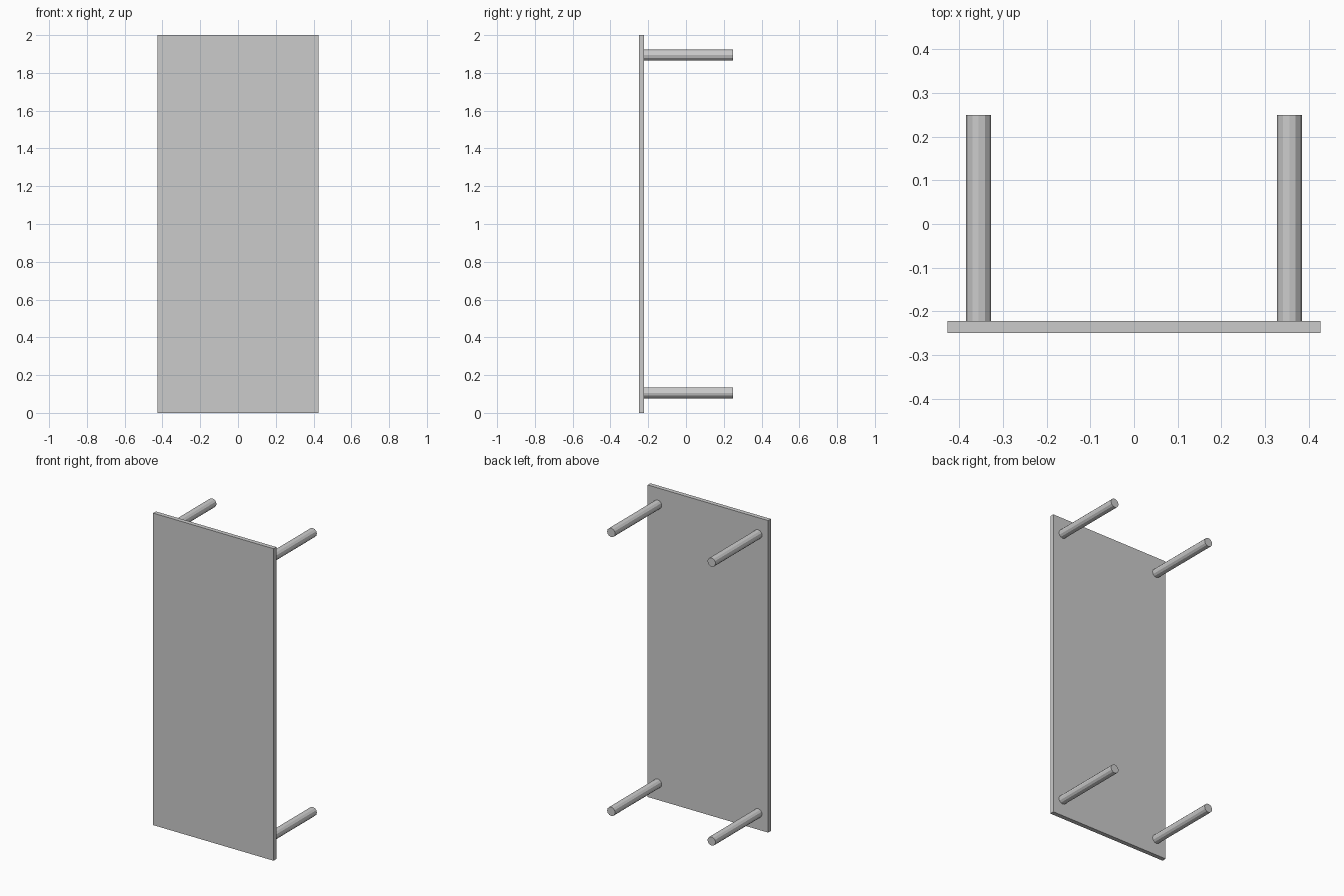
import bpy
import math

if "Cube" in bpy.data.objects:
    bpy.data.objects.remove(bpy.data.objects["Cube"])

W, D, H = 0.854, 0.50, 2.0      # overall size
THICK = 0.028                   # table top thickness
LEG_R = 0.0285
LEG_X, LEG_Z = 0.356, 0.894     # leg offsets from the panel centre

# Table top, standing on its short edge and facing the front
bpy.ops.mesh.primitive_cube_add(size=1, location=(0, -D / 2 + THICK / 2, H / 2))
top = bpy.context.object
top.name = "table_top"
top.scale = (W, THICK, H)
bpy.ops.object.transform_apply(location=False, rotation=False, scale=True)


# Straight round leg pointing backwards from the table top
def leg(name, x, z):
    length = D - THICK
    bpy.ops.mesh.primitive_cylinder_add(
        vertices=12, radius=LEG_R, depth=length,
        location=(x, THICK / 2, z),
        rotation=(math.pi / 2, math.pi / 2, 0))
    bpy.context.object.name = name
    bpy.ops.object.shade_smooth_by_angle(angle=math.radians(20))


for side, sx in (("left", -1), ("right", 1)):
    for level, sz in (("lower", -1), ("upper", 1)):
        leg(f"{level}_{side}_leg", sx * LEG_X, H / 2 + sz * LEG_Z)
